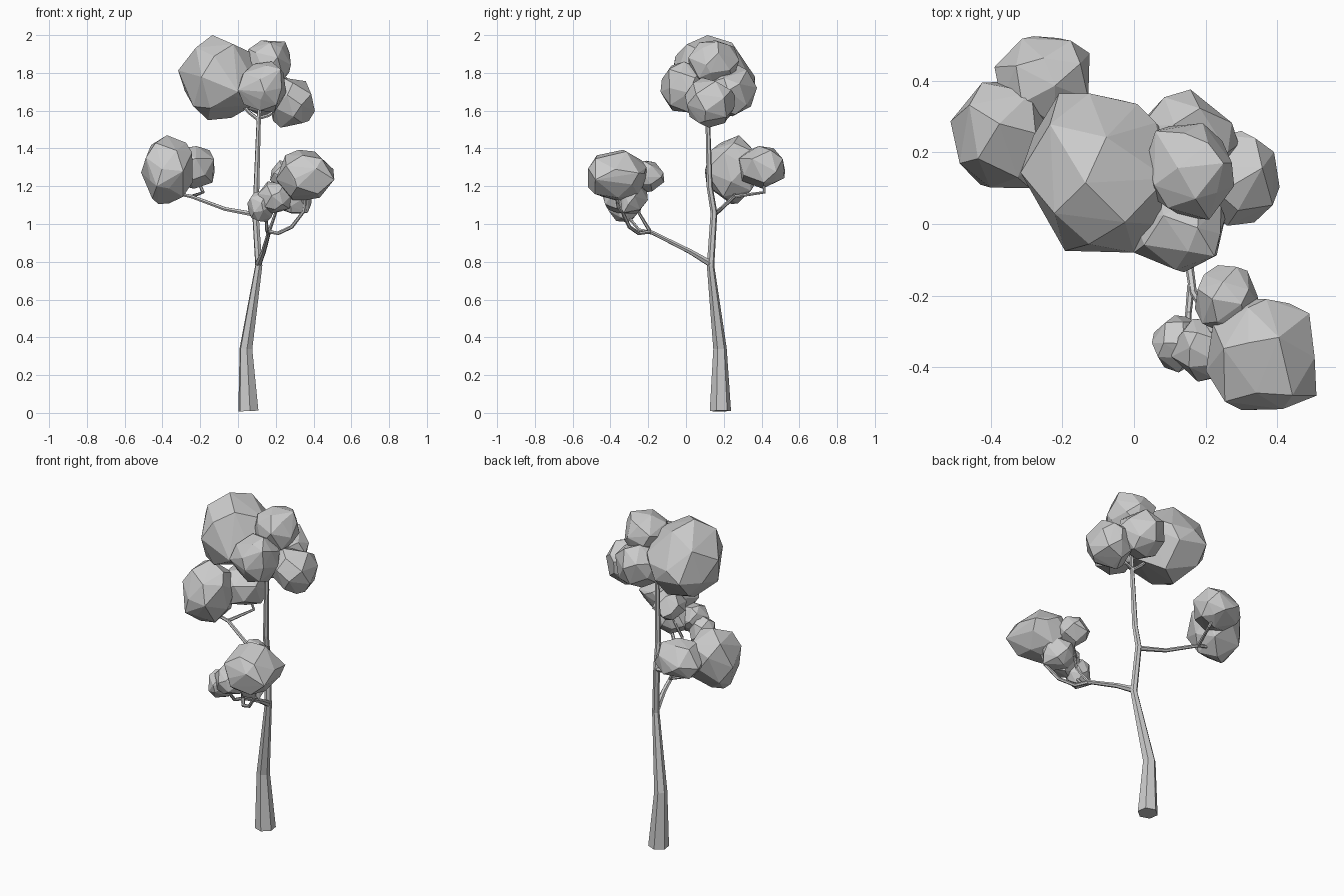
import bpy, bmesh, math, random
from mathutils import Vector


def limb(name, pts):
    """Six-sided tapered limb through (x, y, z, radius) points."""
    cu = bpy.data.curves.new(name + "_path", 'CURVE')
    cu.dimensions = '3D'
    cu.bevel_depth = 1.0
    cu.bevel_resolution = 1
    cu.use_fill_caps = True
    sp = cu.splines.new('POLY')
    sp.points.add(len(pts) - 1)
    for p, (x, y, z, r) in zip(sp.points, pts):
        p.co = (x, y, z, 1)
        p.radius = r
    tmp = bpy.data.objects.new(name + "_tmp", cu)
    bpy.context.collection.objects.link(tmp)
    dg = bpy.context.evaluated_depsgraph_get()
    me = bpy.data.meshes.new_from_object(tmp.evaluated_get(dg))
    bpy.data.objects.remove(tmp)
    for f in me.polygons:
        f.use_smooth = False
    ob = bpy.data.objects.new(name, me)
    bpy.context.collection.objects.link(ob)


def foliage(name, center, half, seed, corners=(), n=22):
    """Faceted leaf clump: hull of jittered sphere points fitted to a box, plus jutting corners."""
    rnd = random.Random(seed)
    spin = rnd.uniform(0, 6.28)
    pts = []
    for i in range(n):
        z = 1 - 2 * (i + 0.5) / n
        a = spin + i * 2.39996
        s = math.sqrt(1 - z * z)
        v = Vector((s * math.cos(a), s * math.sin(a), z))
        v += Vector([rnd.uniform(-0.17, 0.17) for _ in range(3)])
        pts.append(v.normalized() * rnd.uniform(0.95, 1.05))
    lo = [min(p[k] for p in pts) for k in range(3)]
    hi = [max(p[k] for p in pts) for k in range(3)]
    bm = bmesh.new()
    for p in pts:
        bm.verts.new([center[k] + half[k] * (2 * (p[k] - lo[k]) / (hi[k] - lo[k]) - 1)
                      for k in range(3)])
    for c in corners:
        bm.verts.new(c)
    bmesh.ops.convex_hull(bm, input=bm.verts)
    bmesh.ops.delete(bm, geom=[v for v in bm.verts if not v.link_faces], context='VERTS')
    bmesh.ops.recalc_face_normals(bm, faces=bm.faces)
    me = bpy.data.meshes.new(name)
    bm.to_mesh(me)
    bm.free()
    bpy.context.collection.objects.link(bpy.data.objects.new(name, me))


# Trunk and crown twigs
limb("trunk", [(0.055, 0.182, 0.01, 0.057), (0.042, 0.18, 0.34, 0.036),
               (0.11, 0.13, 0.78, 0.02), (0.092, 0.148, 1.06, 0.018),
               (0.098, 0.125, 1.2, 0.016), (0.11, 0.115, 1.56, 0.012),
               (0.12, 0.12, 1.68, 0.01)])
limb("crown_twig_left", [(0.11, 0.115, 1.55, 0.01), (0.06, 0.13, 1.59, 0.01), (-0.02, 0.14, 1.68, 0.008)])
limb("crown_twig_right", [(0.11, 0.115, 1.56, 0.01), (0.16, 0.12, 1.575, 0.01), (0.25, 0.12, 1.63, 0.008)])

# Lower right branch
limb("right_branch", [(0.108, 0.13, 0.79, 0.019), (0.135, 0.02, 0.855, 0.014),
                      (0.165, -0.19, 0.96, 0.011), (0.21, -0.25, 0.95, 0.01),
                      (0.285, -0.3, 0.985, 0.01), (0.35, -0.34, 1.07, 0.009),
                      (0.36, -0.36, 1.16, 0.008)])
limb("right_twig_front", [(0.16, -0.17, 0.95, 0.011), (0.152, -0.25, 0.97, 0.009),
                          (0.15, -0.3, 1.03, 0.009), (0.16, -0.33, 1.1, 0.008)])
limb("right_twig_back", [(0.165, -0.19, 0.96, 0.01), (0.2, -0.25, 1.06, 0.008),
                         (0.26, -0.22, 1.2, 0.007)])

# Upper left branch
limb("left_branch", [(0.092, 0.148, 1.05, 0.014), (-0.07, 0.185, 1.08, 0.011),
                     (-0.245, 0.255, 1.145, 0.01), (-0.34, 0.26, 1.165, 0.009),
                     (-0.37, 0.25, 1.22, 0.008)])
limb("left_twig_back", [(-0.245, 0.255, 1.145, 0.01), (-0.185, 0.415, 1.168, 0.009),
                        (-0.22, 0.415, 1.25, 0.008)])

# Foliage: centre, half-size and jutting corners of each clump
CLUMPS = {
    "crown_foliage_large": ((-0.112, 0.145, 1.775), (0.205, 0.22, 0.225),
                            [(0.01, 0.335, 1.78), (-0.21, 0.365, 1.72), (0, -0.08, 1.7)]),
    "crown_foliage_top": ((0.158, 0.147, 1.85), (0.122, 0.135, 0.122),
                          [(0.25, 0.17, 1.965), (0.06, 0.26, 1.9), (0.27, 0.13, 1.8)]),
    "crown_foliage_right": ((0.285, 0.125, 1.645), (0.122, 0.13, 0.13),
                            [(0.3, 0.26, 1.68), (0.375, 0.1, 1.545), (0.225, 0.12, 1.51)]),
    "crown_foliage_front": ((0.125, -0.003, 1.725), (0.13, 0.125, 0.135),
                            [(0, -0.08, 1.71), (0.225, -0.09, 1.82), (0.14, -0.135, 1.7)]),
    "crown_foliage_back": ((0.155, 0.238, 1.705), (0.138, 0.138, 0.135), []),
    "left_foliage_large": ((-0.376, 0.25, 1.29), (0.137, 0.148, 0.18),
                           [(-0.42, 0.24, 1.105), (-0.43, 0.11, 1.2), (-0.29, 0.1, 1.28)]),
    "left_foliage_back": ((-0.257, 0.4, 1.3), (0.133, 0.12, 0.113),
                          [(-0.28, 0.525, 1.28), (-0.38, 0.4, 1.28)]),
    "right_foliage_large": ((0.353, -0.365, 1.255), (0.152, 0.155, 0.138),
                            [(0.49, -0.25, 1.27), (0.51, -0.48, 1.235),
                             (0.3, -0.52, 1.24), (0.37, -0.21, 1.3)]),
    "right_foliage_back": ((0.26, -0.21, 1.25), (0.09, 0.095, 0.085), [(0.345, -0.2, 1.25)]),
    "right_foliage_small": ((0.12, -0.335, 1.095), (0.07, 0.08, 0.085), []),
    "right_foliage_middle": ((0.195, -0.353, 1.14), (0.09, 0.088, 0.085), []),
    "right_foliage_under": ((0.29, -0.29, 1.145), (0.1, 0.088, 0.09),
                            [(0.37, -0.33, 1.06), (0.28, -0.35, 1.06)]),
}
for i, (name, (c, h, corners)) in enumerate(CLUMPS.items()):
    foliage(name, c, h, 40 + i, corners)
